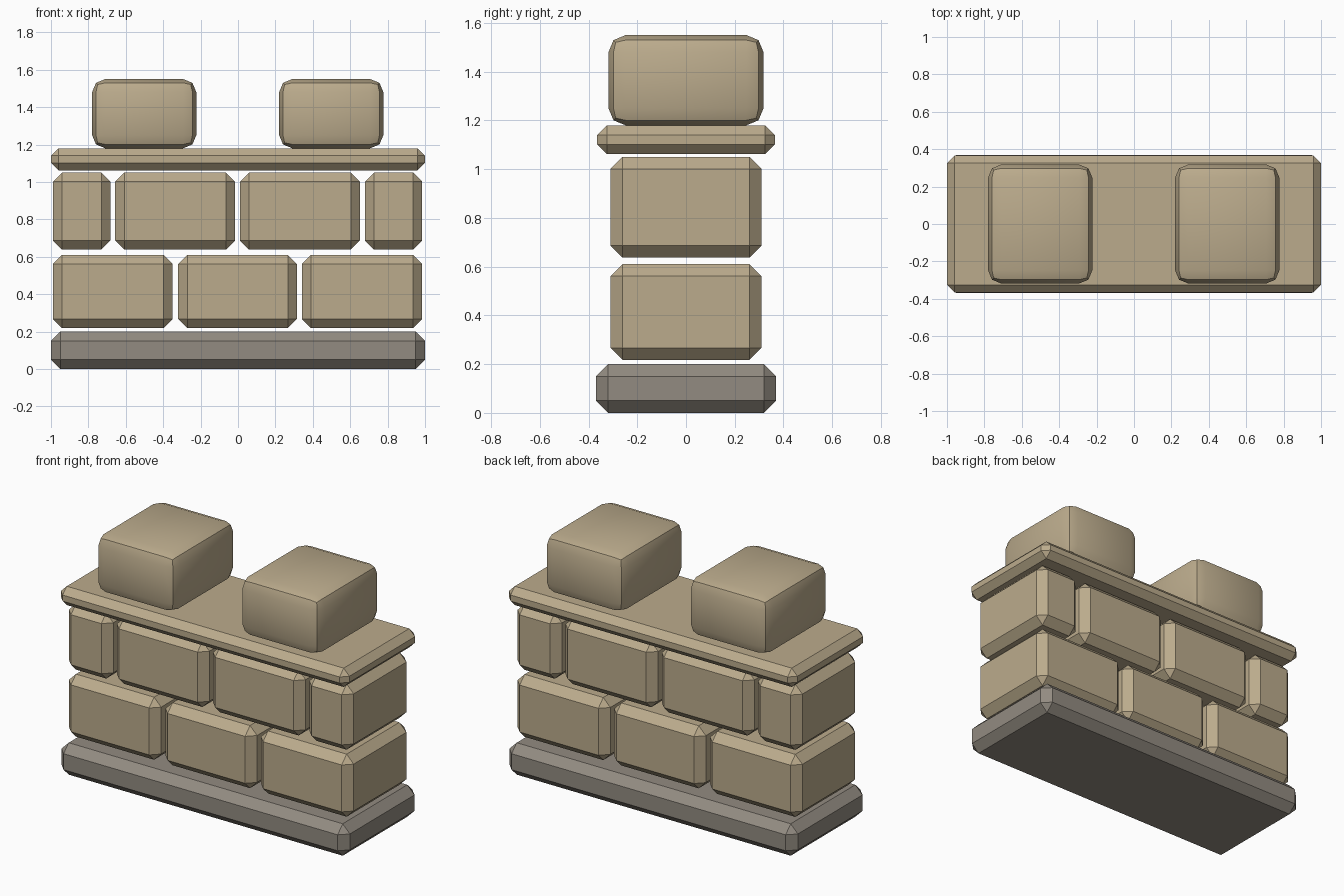
import bpy, bmesh, math

cube = bpy.data.objects.get("Cube")
if cube:
    bpy.data.objects.remove(cube, do_unlink=True)


def make_material(name, rgb):
    mat = bpy.data.materials.new(name)
    mat.use_nodes = True
    color = (*rgb, 1.0)
    mat.diffuse_color = color
    mat.node_tree.nodes["Principled BSDF"].inputs["Base Color"].default_value = color
    return mat


sandstone = make_material("sandstone", (0.50, 0.41, 0.265))
grey_stone = make_material("grey stone", (0.29, 0.26, 0.22))


def block(name, x, half_y, z, bevel, mat, segments=1):
    """Bevelled stone spanning the x and z ranges, centred on y."""
    bm = bmesh.new()
    bmesh.ops.create_cube(bm, size=1)
    for v in bm.verts:
        v.co = (x[v.co.x > 0], half_y if v.co.y > 0 else -half_y, z[v.co.z > 0])
    bmesh.ops.bevel(bm, geom=bm.edges[:], offset=bevel, segments=segments,
                    profile=0.5, affect='EDGES')
    mesh = bpy.data.meshes.new(name)
    bm.to_mesh(mesh)
    bm.free()
    mesh.materials.append(mat)
    obj = bpy.data.objects.new(name, mesh)
    bpy.context.collection.objects.link(obj)
    return obj


# Plinth and coping slab
block("base_slab", (-1, 1), 0.37, (0, 0.20), 0.05, grey_stone)
block("coping_slab", (-1, 1), 0.365, (1.062, 1.18), 0.04, sandstone)

# Two courses of bricks with staggered joints
courses = {
    "lower_brick": ((0.218, 0.61), [(-0.99, -0.35), (-0.32, 0.315), (0.342, 0.985)]),
    "upper_brick": ((0.638, 1.05), [(-0.99, -0.682), (-0.657, -0.015),
                                    (0.01, 0.652), (0.678, 0.985)]),
}
for name, (z, spans) in courses.items():
    for i, span in enumerate(spans, 1):
        block(f"{name}_{i}", span, 0.31, z, 0.049, sandstone)

# Rounded battlement stones
for side, x in (("right", (-0.78, -0.223)), ("left", (0.22, 0.777))):
    stone = block(f"{side}_battlement", x, 0.318, (1.18, 1.55), 0.07, sandstone, 2)
    bpy.ops.object.select_all(action='DESELECT')
    stone.select_set(True)
    bpy.context.view_layer.objects.active = stone
    bpy.ops.object.shade_smooth_by_angle(angle=math.radians(30))
